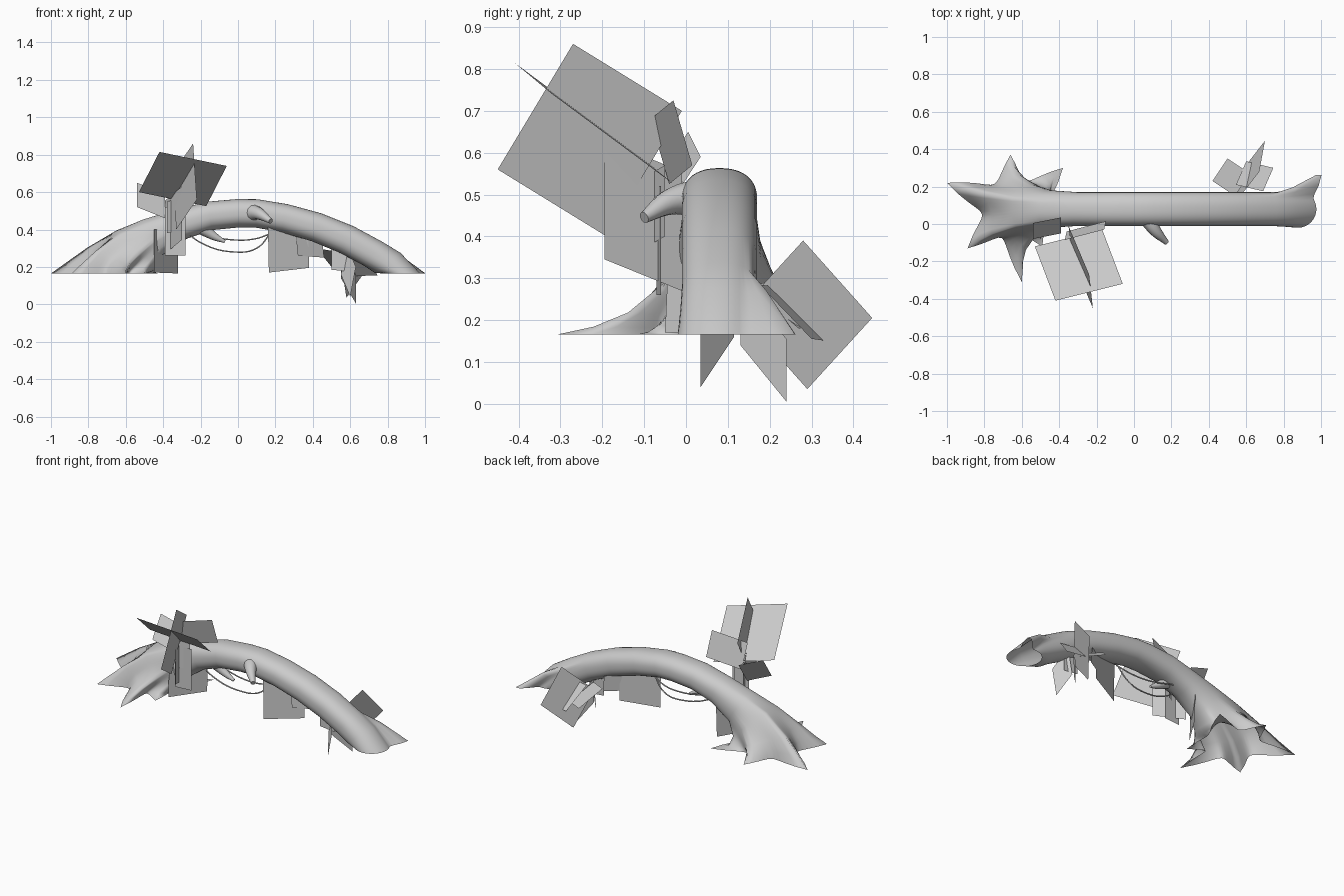
import bpy, math
from mathutils import Vector

cube = bpy.data.objects.get("Cube")
if cube:
    bpy.data.objects.remove(cube, do_unlink=True)

grey = bpy.data.materials.new("plain grey")
grey.use_nodes = True
tone = (0.6, 0.6, 0.6, 1)
grey.diffuse_color = tone
grey.node_tree.nodes["Principled BSDF"].inputs["Base Color"].default_value = tone

GROUND = 0.165   # level where the log meets the soil
MID_Y = 0.08     # the log's centre line


def add_mesh(name, verts, faces, smooth=False):
    mesh = bpy.data.meshes.new(name)
    mesh.from_pydata(verts, [], faces)
    mesh.materials.append(grey)
    obj = bpy.data.objects.new(name, mesh)
    bpy.context.collection.objects.link(obj)
    for poly in mesh.polygons:
        poly.use_smooth = smooth
    return obj


# Root tips around the left foot, as (angle, reach)
foot = Vector((-0.65, MID_Y))
tips = []
for tip in [(-1, .22), (-.66, .37), (-.38, .3), (-.49, -.12), (-.6, -.31), (-.89, -.13)]:
    d = Vector(tip) - foot
    tips.append((math.atan2(-d.x, d.y) % math.tau, d.length))
tips.sort()

STEPS = 10
VALLEY = 0.165
angles, root_reach = [], []
for i, (a, reach) in enumerate(tips):
    b, next_reach = tips[(i + 1) % len(tips)]
    gap = (b - a) % math.tau
    for s in range(STEPS):
        t = s / STEPS
        peak = reach if t < .5 else next_reach
        angles.append(a + gap * t)
        root_reach.append(VALLEY + (peak - VALLEY) * abs(1 - 2 * t) ** 2)


def stub_reach(a):
    """Outline of the right end with its single root."""
    off = (a - math.radians(33) + math.pi) % math.tau - math.pi
    return .1 + .125 * math.exp(-(off / .2) ** 2)


def squared(v):
    """Pushes a circle towards the log's slightly boxy section."""
    return math.copysign(abs(v) ** .85, v)


# Log stations: x, z, lean of the ring in degrees, thickness, half width, flare
stations = [
    (.875, .165, -90, .1, .1, 1), (.8, .222, -52, .08, .09, .35),
    (.72, .272, -34, .08, .09, 0), (.58, .347, -28, .08, .09, 0),
    (.42, .412, -20, .079, .09, 0), (.25, .46, -13, .077, .09, 0),
    (.1, .486, -4, .076, .09, 0), (0, .487, 2, .076, .09, 0),
    (-.15, .473, 9, .077, .09, 0), (-.3, .43, 20, .083, .09, 0),
    (-.45, .36, 32, .11, .1, 0), (-.54, .295, 48, .145, .12, .06),
    (-.61, .23, 70, .16, .145, .3), (-.64, .19, 82, .16, .155, .62),
    (-.65, .165, 90, .165, .165, 1)]
verts, faces = [], []
n = len(angles)
for k, (x, z, lean, thick, wide, flare) in enumerate(stations):
    lean = math.radians(lean)
    up = Vector((-math.sin(lean), 0, math.cos(lean)))
    for a, reach in zip(angles, root_reach):
        end = flare * (stub_reach(a) if x > 0 else reach)
        c, s = math.cos(a), math.sin(a)
        side = squared(c) * wide * (1 - flare) + c * end
        rise = squared(s) * thick * (1 - flare) + s * end
        p = Vector((x, MID_Y + side, z)) + up * rise
        p.z = max(p.z, GROUND)
        verts.append(p)
    if k:
        for j in range(n):
            m = (j + 1) % n
            faces.append(((k - 1) * n + j, (k - 1) * n + m, k * n + m, k * n + j))
add_mesh("arched_log", verts, faces, True)


def tube(name, points, radii, sides=4):
    """Tapered smooth tube through the points."""
    curve = bpy.data.curves.new(name, "CURVE")
    curve.dimensions = "3D"
    curve.bevel_depth = 1
    curve.bevel_resolution = sides
    curve.use_fill_caps = True
    curve.resolution_u = 6
    spline = curve.splines.new("BEZIER")
    spline.bezier_points.add(len(points) - 1)
    for bp, co, r in zip(spline.bezier_points, points, radii):
        bp.co, bp.radius = co, r
        bp.handle_left_type = bp.handle_right_type = "AUTO"
    curve.materials.append(grey)
    obj = bpy.data.objects.new(name, curve)
    bpy.context.collection.objects.link(obj)


# Broken branches
tube("front_branch", [(.07, .04, .49), (.11, -.03, .485), (.175, -.1, .445)], (.05, .033, .014))
tube("lower_branch", [(-.22, .06, .43), (-.13, .06, .365), (-.07, .06, .335)], (.045, .022, .008))

# Hanging vines
tube("long_vine", [(-.31, .03, .42), (-.2, .04, .33), (-.02, .06, .28), (.1, .07, .3), (.18, .06, .39)],
     [.004] * 5, 1)
tube("short_vine", [(-.28, .1, .4), (-.17, .1, .37), (-.03, .09, .345), (.09, .08, .35), (.18, .06, .38)],
     [.004] * 5, 1)


# Leaf cards: three corners each, the fourth completes the parallelogram
def cards(prefix, corners):
    for i, (a, b, c) in enumerate(corners, 1):
        a, b, c = Vector(a), Vector(b), Vector(c)
        add_mesh(f"{prefix}_{i}", [a, b, c, a + c - b], [(0, 1, 2, 3)])


cards("top_leaf", [
    ((-.53, -.12, .6), (-.42, -.41, .815), (-.06, -.32, .74)),
    ((-.22, -.45, .56), (-.24, -.27, .86), (-.35, -.01, .7)),
    ((-.3, -.195, .63), (-.3, -.195, .345), (-.39, -.01, .27)),
    ((-.54, -.08, .52), (-.54, .005, .65), (-.39, .035, .59)),
    ((-.37, -.085, .68), (-.16, -.03, .725), (-.15, .015, .57))])
cards("root_leaf", [
    ((-.45, -.04, .4), (-.45, -.05, .17), (-.32, .15, .165)),
    ((-.39, -.07, .52), (-.39, -.07, .26), (-.28, -.06, .26)),
    ((-.38, -.085, .55), (-.38, -.085, .38), (-.3, -.05, .4))])
cards("middle_leaf", [
    ((.16, .02, .42), (.165, .02, .17), (.38, .12, .195)),
    ((.31, .08, .36), (.32, .08, .26), (.46, .17, .25))])
cards("end_leaf", [
    ((.67, .28, .39), (.7, .445, .205), (.58, .29, .035)),
    ((.42, .23, .3), (.5, .35, .2), (.62, .27, .18)),
    ((.745, .3, .155), (.69, .175, .285), (.545, .21, .28)),
    ((.55, .13, .29), (.55, .13, .14), (.63, .24, .005)),
    ((.5, .1, .3), (.5, .1, .185), (.6, .1, .175)),
    ((.63, .035, .2), (.6, .035, .04), (.55, .115, .16))])
